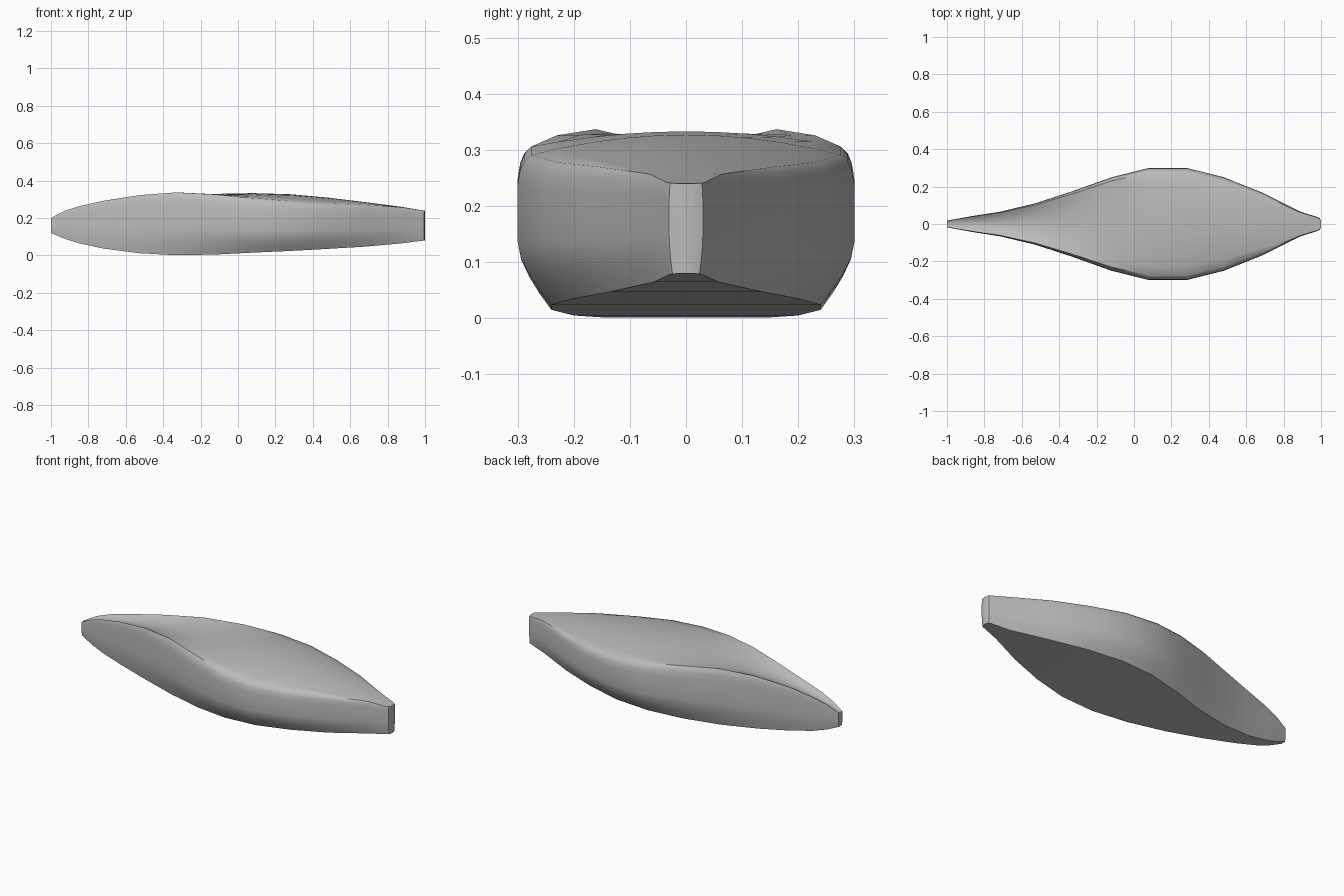
import bpy, bmesh, math

cube = bpy.data.objects.get("Cube")
if cube:
    bpy.data.objects.remove(cube, do_unlink=True)

# Stations along the length: x, half width, bottom z, edge z, centre top z
STATIONS = [
    (-1.0, .018, .12, .20, .20),
    (-.93, .031, .09, .237, .225),
    (-.85, .045, .065, .263, .245),
    (-.72, .065, .037, .292, .27),
    (-.53, .11, .012, .322, .295),
    (-.33, .175, .001, .337, .316),
    (-.12, .25, .005, .326, .329),
    (.08, .3, .015, .306, .333),
    (.28, .3, .024, .291, .327),
    (.48, .25, .035, .278, .309),
    (.68, .17, .047, .27, .285),
    (.88, .07, .065, .257, .259),
    (.98, .037, .078, .242, .242),
    (.995, .03, .079, .241, .241),
    (1.0, .014, .08, .24, .24),
]
# Side profile: (fraction of half width, fraction of height)
SIDE = [(.8, 0), (.87, .1), (.93, .2), (.98, .31), (1, .42), (1, .6),
        (1, .8), (.985, .9), (.96, .96), (.92, 1)]
TOP = [.75, .55, .35, .17]


def section(x, w, low, edge, mid):
    """Closed ring: one side up, across the top, and down the other side."""
    half = [(w * a, low + (edge - low) * b) for a, b in SIDE]
    half += [(w * u, mid + (edge - mid) * (u / .92) ** 2) for u in TOP]
    ring = half + [(0, mid)] + [(-y, z) for y, z in reversed(half)]
    return [(x, y, z) for y, z in ring]


# Hull lofted through the sections
bm = bmesh.new()
rings = [[bm.verts.new(p) for p in section(*s)] for s in STATIONS]
for a, b in zip(rings, rings[1:]):
    for i in range(len(a)):
        j = (i + 1) % len(a)
        bm.faces.new((a[i], a[j], b[j], b[i]))
bm.faces.new(rings[0])
bm.faces.new(rings[-1])
bmesh.ops.recalc_face_normals(bm, faces=bm.faces)
mesh = bpy.data.meshes.new("hull")
bm.to_mesh(mesh)
bm.free()
hull = bpy.data.objects.new("hull", mesh)
bpy.context.collection.objects.link(hull)

# Plain grey finish
grey = bpy.data.materials.new("plain_grey")
grey.use_nodes = True
grey.diffuse_color = (.5, .5, .5, 1)
grey.node_tree.nodes["Principled BSDF"].inputs["Base Color"].default_value = (.5, .5, .5, 1)
mesh.materials.append(grey)

# Smooth shading with crisp bottom edge and ends
bpy.ops.object.select_all(action="DESELECT")
hull.select_set(True)
bpy.context.view_layer.objects.active = hull
bpy.ops.object.shade_smooth_by_angle(angle=math.radians(40))
